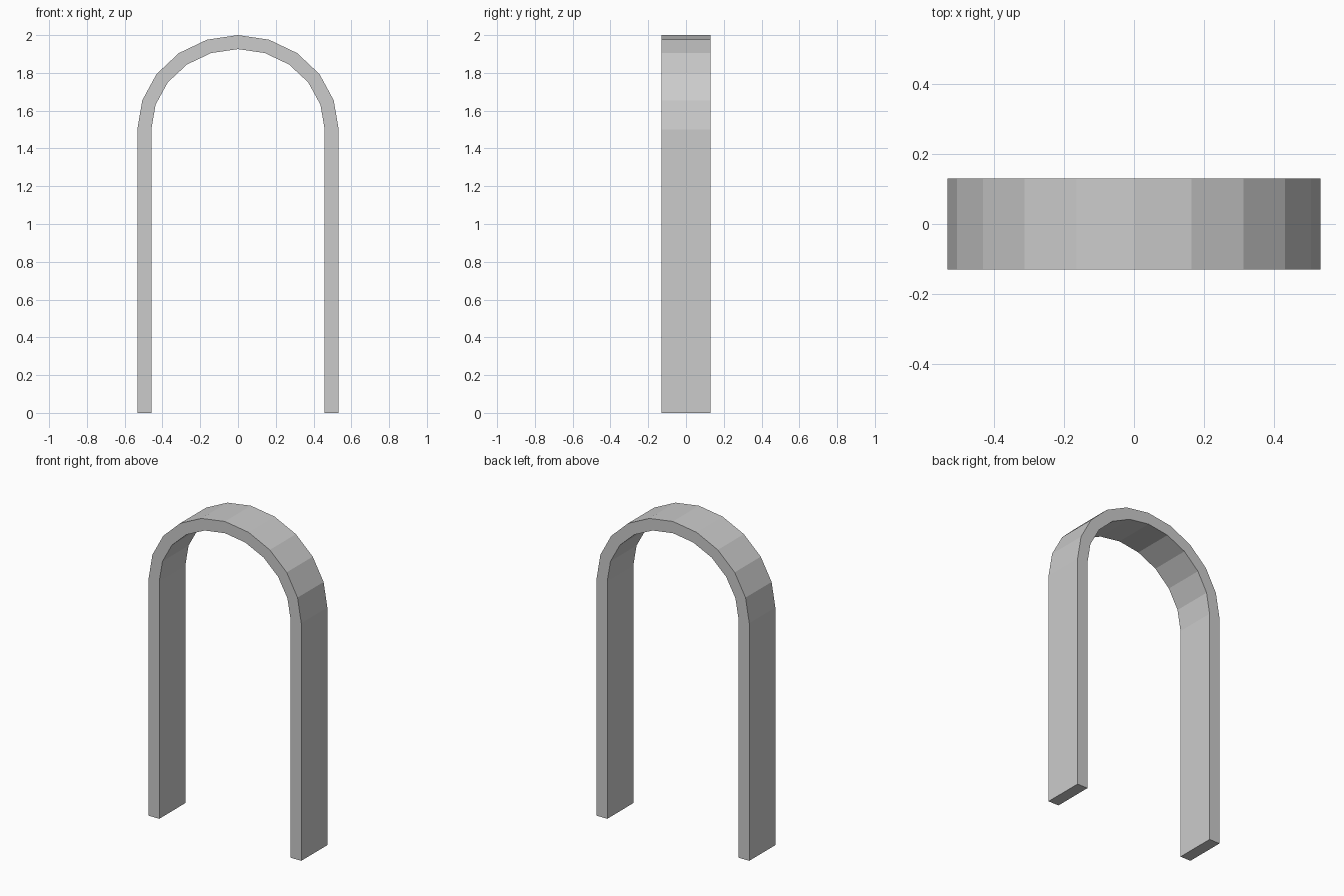
import bpy
import bmesh
from math import sin, cos, pi

if "Cube" in bpy.data.objects:
    bpy.data.objects.remove(bpy.data.objects["Cube"])

SPRING_Z = 1.5      # height where the arch starts
HALF_DEPTH = 0.13
SEGMENTS = 10


def arch_line(half_width, rise):
    """Left foot, ten-sided half ellipse, right foot."""
    pts = [(-half_width, 0.0)]
    for i in range(SEGMENTS + 1):
        a = pi - pi * i / SEGMENTS
        pts.append((half_width * cos(a), SPRING_Z + rise * sin(a)))
    return pts + [(half_width, 0.0)]


# Arch band: quads between outer and inner lines, extruded through the depth
outer = arch_line(0.533, 0.5)
inner = arch_line(0.459, 0.426)
bm = bmesh.new()
rows = [[bm.verts.new((x, -HALF_DEPTH, z)) for x, z in line] for line in (outer, inner)]
for i in range(len(outer) - 1):
    bm.faces.new((rows[0][i], rows[0][i + 1], rows[1][i + 1], rows[1][i]))
ext = bmesh.ops.extrude_face_region(bm, geom=bm.faces[:])
moved = [g for g in ext["geom"] if isinstance(g, bmesh.types.BMVert)]
bmesh.ops.translate(bm, verts=moved, vec=(0, 2 * HALF_DEPTH, 0))

# Keep the front faces, which the extrusion may have left out
front = [f for f in bm.faces if all(v.co.y < 0 for v in f.verts)]
if not front:
    for i in range(len(outer) - 1):
        bm.faces.new((rows[0][i], rows[0][i + 1], rows[1][i + 1], rows[1][i]))
bmesh.ops.recalc_face_normals(bm, faces=bm.faces[:])

mesh = bpy.data.meshes.new("arch_frame")
bm.to_mesh(mesh)
bm.free()
bpy.context.collection.objects.link(bpy.data.objects.new("arch_frame", mesh))
